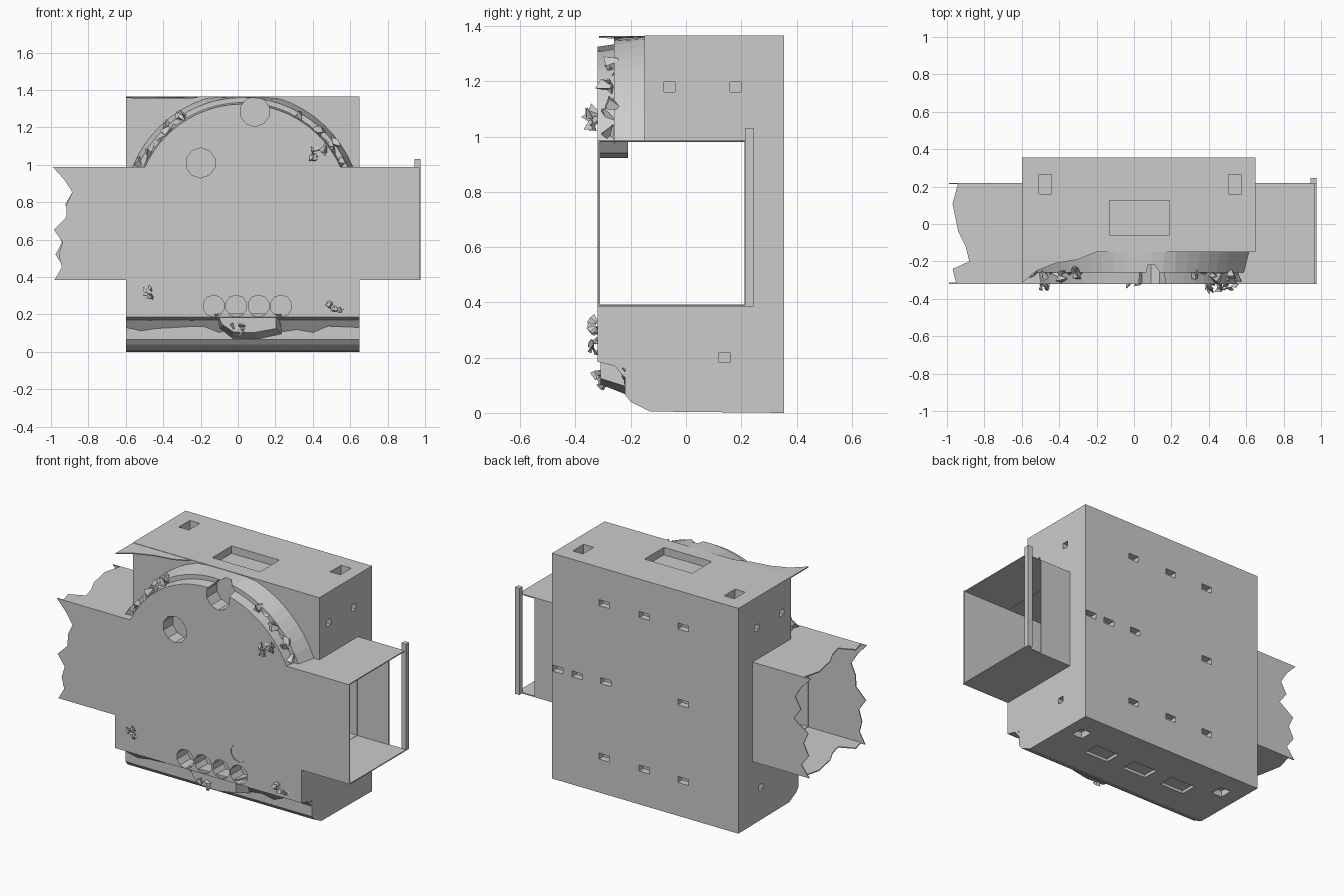
import bpy, bmesh, math, random
from mathutils import Vector, Matrix

if "Cube" in bpy.data.objects:
    bpy.data.objects.remove(bpy.data.objects["Cube"])

random.seed(4)
grey = bpy.data.materials.new("plain grey")
grey.diffuse_color = (0.6, 0.6, 0.6, 1)
grey.use_nodes = True
grey.node_tree.nodes["Principled BSDF"].inputs["Base Color"].default_value = grey.diffuse_color


def finish(bm, name):
    bmesh.ops.recalc_face_normals(bm, faces=bm.faces)
    me = bpy.data.meshes.new(name)
    bm.to_mesh(me)
    bm.free()
    me.materials.append(grey)
    ob = bpy.data.objects.new(name, me)
    bpy.context.collection.objects.link(ob)
    return ob


def loft(bm, a, b):
    """Closed solid between two matching 3D outlines."""
    va, vb = [bm.verts.new(p) for p in a], [bm.verts.new(p) for p in b]
    bm.faces.new(va)
    bm.faces.new(vb[::-1])
    for i in range(len(a)):
        j = (i + 1) % len(a)
        bm.faces.new((va[i], va[j], vb[j], vb[i]))


def plate(name, pts, offset):
    bm = bmesh.new()
    off = Vector(offset)
    loft(bm, pts, [Vector(p) + off for p in pts])
    return finish(bm, name)


def box(bm, x0, x1, y0, y1, z0, z1):
    loft(bm, [(x0, y0, z0), (x1, y0, z0), (x1, y1, z0), (x0, y1, z0)],
         [(x0, y0, z1), (x1, y0, z1), (x1, y1, z1), (x0, y1, z1)])


def ring(x, z, r, y, n=10):
    return [(x + r * math.cos((i + .5) * math.tau / n), y,
             z + r * math.sin((i + .5) * math.tau / n)) for i in range(n)]


def boolean(target, tool, op):
    m = target.modifiers.new("bool", 'BOOLEAN')
    m.operation, m.solver, m.object = op, 'EXACT', tool
    bpy.context.view_layer.objects.active = target
    bpy.ops.object.modifier_apply(modifier=m.name)
    bpy.data.objects.remove(tool)


XL, XR, YF, YB = -.6, .65, -.32, .355   # housing limits
TZ0, TZ1, TB = .385, .988, .22          # duct limits

# housing: side profile extruded across
prof = [(YB, 0), (-.13, .005), (-.2, .04), (-.22, .065), (-.22, .16), (YF, .185),
        (YF, TZ1), (-.15, TZ1), (-.15, 1.365), (YB, 1.365)]
bm = bmesh.new()
loft(bm, [(XL, y, z) for y, z in prof], [(XR, y, z) for y, z in prof])
housing = finish(bm, "housing")


# round front dome with stepped rim
def dome(r, y):
    pts = []
    for i in range(25):
        a = math.radians(16 + 148 * i / 24)
        pts.append((.025 + r * math.cos(a), y, min(1.363, .75 + r * math.sin(a))))
    return pts + [(pts[-1][0], y, .9), (pts[0][0], y, .9)]


for r0, r1, y0, y1 in ((.575, .6, YF, -.14), (.61, .64, -.26, -.13)):
    bm = bmesh.new()
    loft(bm, dome(r0, y0), dome(r1, y1))
    boolean(housing, finish(bm, "dome_step"), 'UNION')

# tunnel through the housing
bm = bmesh.new()
box(bm, -.9, .9, YF + .008, TB - .008, TZ0 + .008, TZ1 - .008)
boolean(housing, finish(bm, "tunnel_cutter"), 'DIFFERENCE')

# cup behind the left round hole, which overlaps the tunnel
bm = bmesh.new()
loft(bm, ring(-.2, 1.01, .087, YF + .003), ring(-.2, 1.01, .087, -.21))
boolean(housing, finish(bm, "hole_cup"), 'UNION')

# round holes and small slots, all sides
bm = bmesh.new()
for x, z, r, d in ((.09, 1.285, .08, .1), (-.2, 1.01, .08, .09), (.23, .325 + .05, .055, .006),
                   (-.13, .245, .058, .1), (-.01, .245, .058, .1),
                   (.11, .245, .058, .1), (.23, .245, .058, .1)):
    loft(bm, ring(x, z, r, YF - .05), ring(x, z, r, YF + d))
for x, z in ((.3, 1.15), (.03, 1.15), (-.23, 1.15), (.61, .67), (.48, .67),
             (.29, .68), (-.23, .69), (.3, .22), (.03, .22), (-.23, .22)):
    box(bm, x - .035, x + .035, YB - .04, YB + .1, z - .018, z + .018)
box(bm, -.13, .19, -.06, .125, 1.32, 1.5)
for x in (-.475, .54):
    box(bm, x - .034, x + .034, .16, .265, 1.3, 1.5)
    box(bm, x - .034, x + .034, .15, .23, -.1, .04)
for x in (-.24, .035, .31):
    box(bm, x - .08, x + .08, .04, .14, -.1, .02)
for side in (XL, XR):
    for y, z in ((-.06, 1.18), (.18, 1.18), (.14, .2)):
        box(bm, side - .03, side + .03, y - .02, y + .02, z - .018, z + .018)
boolean(housing, finish(bm, "recess_cutter"), 'DIFFERENCE')

# left duct: four thin walls with torn ends
T = .006


def torn(a, b, n, x, amp):
    return [(x + random.uniform(-amp, amp) + (amp if i % 2 else -amp) * .5,
             a + (b - a) * i / n) for i in range(n + 1)]


for name, y, d in (("left_duct_front", YF, T), ("left_duct_back", TB, -T)):
    e = torn(TZ0, TZ1, 9, -.93, .04)
    e[0], e[-1] = (-.98, TZ0), (-.99, TZ1)
    plate(name, [(XL, y, TZ0)] + [(x, y, z) for x, z in e] + [(XL, y, TZ1)], (0, d, 0))
for name, z, d in (("left_duct_floor", TZ0, T), ("left_duct_top", TZ1, -T)):
    e = [(-.95, YF), (-.97, -.24), (-.88, -.2), (-.9, -.12), (-.94, -.04), (-.97, .11), (-.94, TB)]
    plate(name, [(XL, YF, z)] + [(x, y, z) for x, y in e] + [(XL, TB, z)], (0, 0, d))

# right duct: front, floor, top, short back wall and end post
bm = bmesh.new()
for b in ((XR, .97, YF, YF + T, TZ0, TZ1), (XR, .975, YF, TB, TZ0, TZ0 + T),
          (XR, .965, YF, TB, TZ1 - T, TZ1), (XR, .86, TB - T, TB, TZ0, TZ1),
          (.945, .975, TB - .006, TB + .025, TZ0, 1.03)):
    box(bm, *b)
finish(bm, "right_duct")

# torn flap on the upper left corner
plate("corner_flap", [(XL, -.15, 1.363), (XL, -.315, 1.363), (-.52, -.25, 1.36),
                      (-.42, -.21, 1.36), (-.3, -.19, 1.36), (-.2, -.15, 1.363)], (0, 0, -T))

# ragged lower lip of the front panel
edge = [(XL, .13)]
for i in range(1, 15):
    edge.append((XL + 1.25 * i / 15, .12 + random.uniform(-.02, .02)))
edge.append((XR, .13))
plate("lower_lip", [(x, -.225, z) for x, z in edge] + [(XR, -.27, .185), (XL, -.27, .185)],
      (0, .02, 0))

# tapered apron under the row of holes
bm = bmesh.new()
out = [(-.13, .2), (.24, .2), (.24, .09), (.1, .06), (-.03, .065), (-.1, .12)]
loft(bm, [(x * .85, -.31, .06 + z * .72) for x, z in out], [(x, -.2, z) for x, z in out])
finish(bm, "apron")


# broken fragments
def shards(name, x, y, z, n, spread, size):
    bm = bmesh.new()
    for _ in range(n):
        c = Vector((x + random.uniform(-1, 1) * spread, y + random.uniform(-.025, .025),
                    z + random.uniform(-1, 1) * spread))
        m = Matrix.Translation(c) @ Matrix.Rotation(random.uniform(0, 6), 4, Vector(
            (random.random(), random.random(), random.random() + .1)).normalized())
        m = m @ Matrix.Diagonal((size, size * random.uniform(.3, .6), size * .8, 1))
        bmesh.ops.create_cone(bm, cap_ends=True, segments=4, radius1=.6, radius2=.2,
                              depth=1, matrix=m)
    finish(bm, name)


shards("shard_lower_left", -.47, -.325, .31, 5, .03, .035)
shards("shard_lower_right", .52, -.325, .24, 6, .035, .035)
shards("shard_upper_right", .43, -.33, 1.06, 8, .035, .045)
shards("shard_centre", 0, -.3, .13, 5, .03, .04)
for i, a in enumerate((28, 38, 48, 58, 122, 130, 138, 146, 153)):
    r = .59
    shards("rim_shard_%d" % i, .025 + r * math.cos(math.radians(a)), -.27,
           .75 + r * math.sin(math.radians(a)) - .01, 3, .03, .06)
